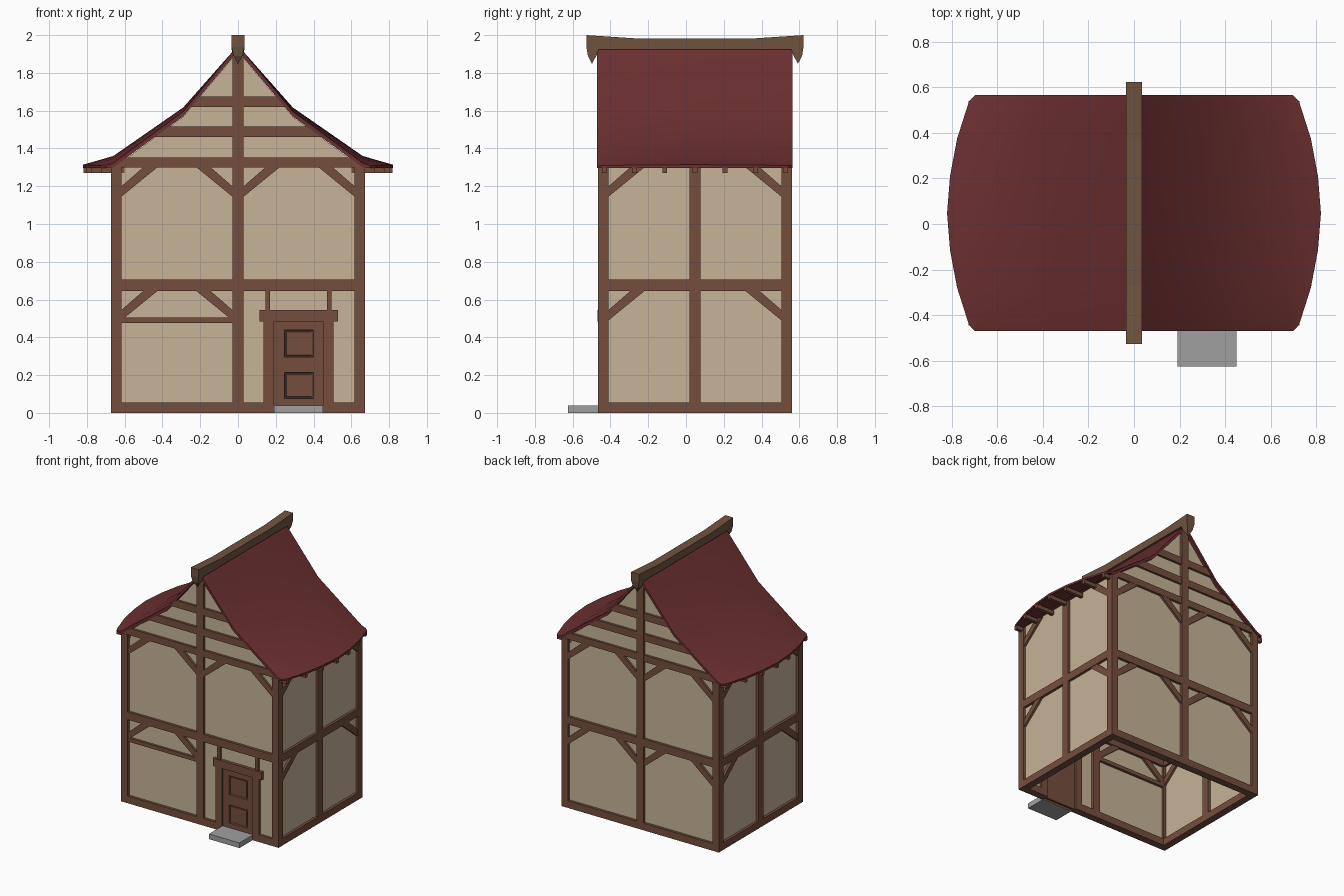
import bpy, bmesh, math

if "Cube" in bpy.data.objects:
    bpy.data.objects.remove(bpy.data.objects["Cube"])


def material(name, rgb):
    m = bpy.data.materials.new(name)
    m.diffuse_color = (*rgb, 1)
    m.use_nodes = True
    m.node_tree.nodes["Principled BSDF"].inputs["Base Color"].default_value = m.diffuse_color
    return m


WOOD = material("brown timber", (0.175, 0.076, 0.047))
RIDGE = material("ridge timber", (0.165, 0.088, 0.050))
PLASTER = material("cream plaster", (0.57, 0.45, 0.31))
ROOF = material("dark red roof", (0.150, 0.029, 0.030))
STONE = material("grey stone", (0.35, 0.35, 0.35))


def finish(name, bm, mat):
    bmesh.ops.recalc_face_normals(bm, faces=bm.faces)
    me = bpy.data.meshes.new(name)
    bm.to_mesh(me)
    bm.free()
    me.materials.append(mat)
    ob = bpy.data.objects.new(name, me)
    bpy.context.collection.objects.link(ob)
    return ob


def prism(name, pts, a, b, mat=WOOD, axis="y"):
    """Extrude a 2D outline (horizontal, z) between a and b along axis."""
    bm = bmesh.new()
    place = (lambda u, z, d: (u, d, z)) if axis == "y" else (lambda u, z, d: (d, u, z))
    r0 = [bm.verts.new(place(u, z, a)) for u, z in pts]
    r1 = [bm.verts.new(place(u, z, b)) for u, z in pts]
    bm.faces.new(r0)
    bm.faces.new(r1)
    n = len(pts)
    for i in range(n):
        bm.faces.new((r0[i], r0[(i + 1) % n], r1[(i + 1) % n], r1[i]))
    return finish(name, bm, mat)


def rect(u0, u1, z0, z1):
    return [(u0, z0), (u1, z0), (u1, z1), (u0, z1)]


def brace(u, s, z):
    """Diagonal brace outline in the corner at u, pointing along s, under height z."""
    return [(u, z - 0.10), (u, z - 0.155), (u + s * 0.19, z), (u + s * 0.115, z)]


X, Y0, Y1, T = 0.672, -0.465, 0.56, 0.055
YC = (Y0 + Y1) / 2
UNDER = [(0, 1.915), (0.29, 1.57), (0.66, 1.30)]     # roof underside at the gables


def half_width(z):
    for (xa, za), (xb, zb) in zip(UNDER, UNDER[1:]):
        if z >= zb:
            return xa + (xb - xa) * (za - z) / (za - zb)
    return UNDER[-1][0]


# Corner posts
for sx in (-1, 1):
    for nm, ya, yb in (("front", Y0, Y0 + T), ("back", Y1 - T, Y1)):
        prism(f"{nm}_corner_post", rect(*sorted((sx * X, sx * (X - T))), 0, 1.30), ya, yb)

# Gable walls, front and back
for nm, out, d in (("front", Y0, 1), ("back", Y1, -1)):
    ya, yb = out, out + d * T
    gable = [(0.655, 1.30), (0.29, 1.568), (0, 1.913), (-0.29, 1.568), (-0.655, 1.30)]
    if nm == "front":
        base = [(-0.65, 0.02), (0.16, 0.02), (0.16, 0.5), (0.48, 0.5), (0.48, 0.02), (0.65, 0.02)]
    else:
        base = [(-0.65, 0.02), (0.65, 0.02)]
    prism(f"{nm}_plaster", base + gable, out + d * 0.02, out + d * 0.035, PLASTER)
    prism(f"{nm}_centre_post",
          [(-0.03, 0), (0.03, 0), (0.03, 1.879), (0, 1.913), (-0.03, 1.879)], ya, yb)
    sills = [(-X, 0.135), (0.505, X)] if nm == "front" else [(-X, X)]
    for a, b in sills:
        prism(f"{nm}_sill_beam", rect(a, b, 0, T), ya, yb)
    prism(f"{nm}_floor_beam", rect(-X, X, 0.645, 0.705), ya, yb)
    for z0, z1 in ((1.30, 1.352), (1.46, 1.515), (1.62, 1.675)):
        w0, w1 = half_width(z0), half_width(z1)
        prism(f"{nm}_gable_beam", [(-w0, z0), (w0, z0), (w1, z1), (-w1, z1)],
              out + d * 0.002, yb)
    for z in (0.645, 1.30):
        for u, s in ((-X + T, 1), (-0.03, -1), (0.03, 1), (X - T, -1)):
            if nm == "front" and z < 1 and u > 0:
                continue
            prism(f"{nm}_brace", brace(u, s, z), out + d * 0.004, yb - d * 0.004)
prism("front_rail", rect(-X + T, -0.03, 0.475, 0.505), Y0 + 0.003, Y0 + T)

# Side walls
for nm, s in (("left", -1), ("right", 1)):
    xa, xb = s * X, s * (X - T)
    prism(f"{nm}_plaster", rect(Y0 + 0.02, Y1 - 0.02, 0.02, 1.31),
          s * (X - 0.02), s * (X - 0.035), PLASTER, "x")
    prism(f"{nm}_centre_post", rect(YC - 0.03, YC + 0.03, 0, 1.30), xa, xb, WOOD, "x")
    for z0, z1 in ((0, T), (0.645, 0.705)):
        prism(f"{nm}_beam", rect(Y0, Y1, z0, z1), xa, xb, WOOD, "x")
    for z in (0.645, 1.30):
        for u, t in ((Y0 + T, 1), (Y1 - T, -1)):
            prism(f"{nm}_brace", brace(u, t, z), xa - s * 0.004, xb + s * 0.004, WOOD, "x")

# Door frame, lintel and short studs above it
for a, b in ((0.135, 0.19), (0.45, 0.505)):
    prism("door_jamb", rect(a, b, 0, 0.49), Y0, Y0 + T)
prism("door_lintel", rect(0.115, 0.53, 0.485, 0.545), Y0 - 0.004, Y0 + T)
for a, b in ((0.145, 0.17), (0.47, 0.495)):
    prism("door_stud", rect(a, b, 0.545, 0.645), Y0 + 0.003, Y0 + T)

# Door leaf with two sunk panels
bm = bmesh.new()
xs, zs = (0.19, 0.245, 0.40, 0.45), (0, 0.075, 0.215, 0.295, 0.44, 0.49)
grid = [[bm.verts.new((x, Y0 + 0.008, z)) for z in zs] for x in xs]
panels = []
for i in range(3):
    for j in range(5):
        f = bm.faces.new((grid[i][j], grid[i + 1][j], grid[i + 1][j + 1], grid[i][j + 1]))
        if i == 1 and j in (1, 3):
            panels.append(f)
bm.normal_update()
bmesh.ops.inset_individual(bm, faces=panels, thickness=0.004, depth=-0.012)
bmesh.ops.inset_individual(bm, faces=panels, thickness=0.010, depth=0.0)
bmesh.ops.inset_individual(bm, faces=panels, thickness=0.002, depth=0.006)
finish("door_leaf", bm, WOOD)
prism("door_back", rect(0.185, 0.455, 0, 0.49), Y0 + 0.025, Y0 + 0.04)

# Doorstep
prism("doorstep", rect(0.19, 0.45, 0, 0.04), -0.625, Y0 + 0.005, STONE)

# Roof: swept profile whose eaves bulge towards the middle
EAVE = [(0, 0.82), (0.163, 0.807), (0.327, 0.776), (0.49, 0.724), (0.5175, 0.698)]
stations = [(YC - d, e) for d, e in reversed(EAVE)] + [(YC + d, e) for d, e in EAVE[1:]]
bm = bmesh.new()
rings = []
for y, e in stations:
    b = (e - 0.698) / 0.122
    top = [(0.29, 1.595 + 0.022 * b), (0.66, 1.322 + 0.038 * b), (e, 1.308 + 0.006 * b)]
    low = [(0.29, 1.57 + 0.022 * b), (0.66, 1.300 + 0.030 * b), (e, 1.297)]
    outline = ([(-x, z) for x, z in reversed(top)] + [(0, 1.945)] + top
               + low[::-1] + [(0, 1.915)] + [(-x, z) for x, z in low])
    rings.append([bm.verts.new((x, y, z)) for x, z in outline])
n = len(rings[0])
for r, q in zip(rings, rings[1:]):
    for i in range(n):
        bm.faces.new((r[i], r[(i + 1) % n], q[(i + 1) % n], q[i]))
for r in (rings[0], rings[-1]):
    for i in range(6):
        bm.faces.new((r[i], r[i + 1], r[n - 2 - i], r[n - 1 - i]))
roof = finish("roof", bm, ROOF)
for p in roof.data.polygons:
    p.use_smooth = True
roof.data.set_sharp_from_angle(angle=math.radians(25))


# Rafter ends under the eaves
def eave_at(d):
    for (a, ea), (b, eb) in zip(EAVE, EAVE[1:]):
        if d <= b:
            return ea + (eb - ea) * (d - a) / (b - a)


for k in range(-3, 4):
    y = YC + 0.16 * k
    e = eave_at(abs(y - YC))
    for s in (-1, 1):
        prism("rafter_end", rect(*sorted((s * 0.60, s * (e - 0.002))), 1.27, 1.30),
              y - 0.013, y + 0.013)

# Ridge beam with drooping pointed ends
half = [(0.32, 1.983), (0.575, 2.0), (0.575, 1.94), (0.567, 1.89), (0.545, 1.848),
        (0.520, 1.895), (0.510, 1.925)]
pts = [(YC + u, z) for u, z in half] + [(YC - u, z) for u, z in reversed(half)]
ridge = prism("ridge_beam", pts, -0.034, 0.034, RIDGE, "x")
for v in ridge.data.vertices:
    if v.co.z < 1.91:
        v.co.x *= max(0.05, (v.co.z - 1.846) / 0.064)
